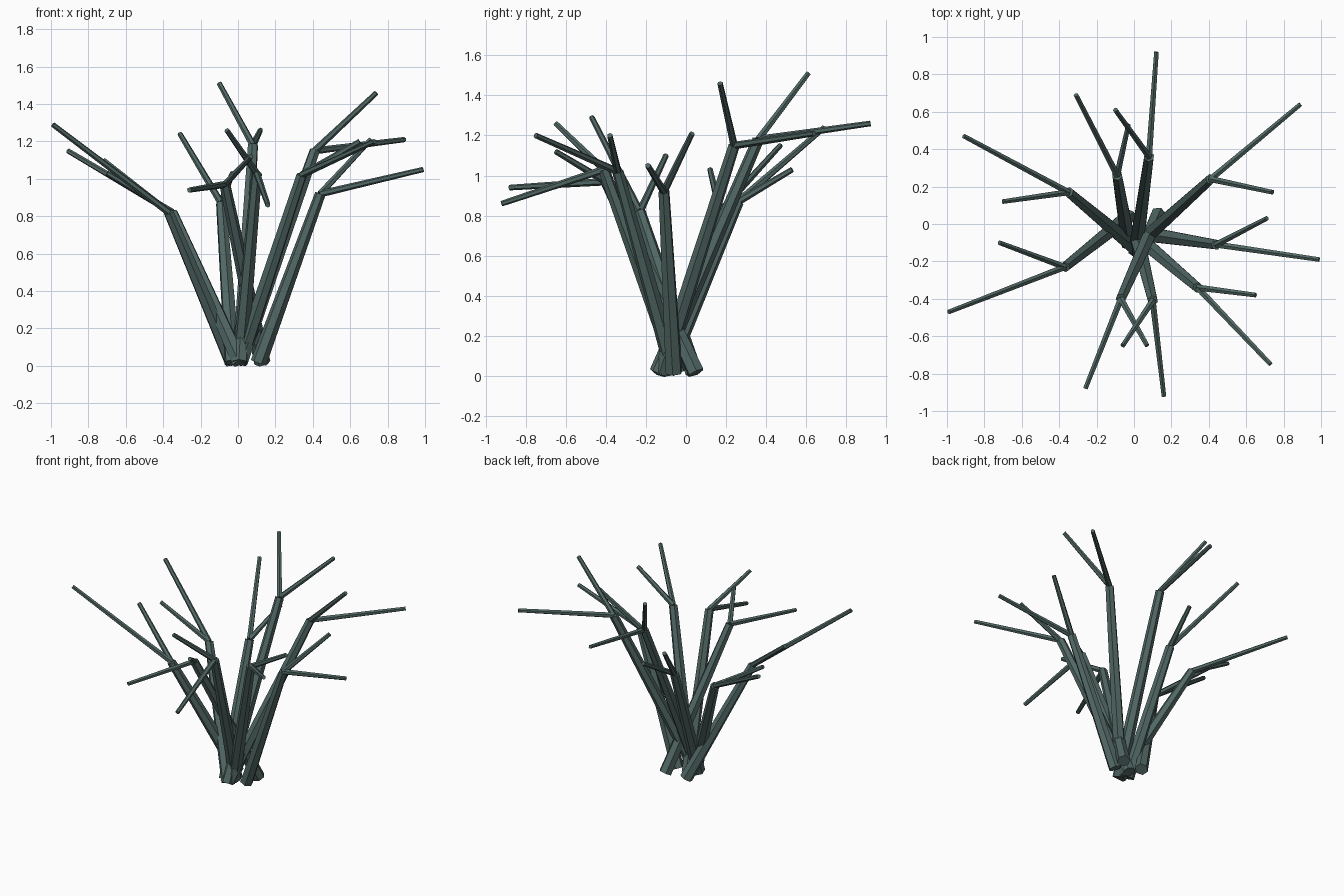
import bpy
import bmesh
from mathutils import Vector, Matrix

cube = bpy.data.objects.get("Cube")
if cube:
    bpy.data.objects.remove(cube)

SIDES = 6

bark = bpy.data.materials.new("grey_green_bark")
bark.use_nodes = True
colour = (0.084, 0.14, 0.13, 1)
bark.diffuse_color = colour
bark.node_tree.nodes["Principled BSDF"].inputs["Base Color"].default_value = colour


def add_limb(bm, start, end, r_start, r_end):
    """Tapered, flat-sided rod with square-cut ends."""
    start, end = Vector(start), Vector(end)
    axis = end - start
    turn = axis.to_track_quat('Z', 'Y').to_matrix().to_4x4()
    bmesh.ops.create_cone(bm, cap_ends=True, segments=SIDES,
                          radius1=r_start, radius2=r_end, depth=axis.length,
                          matrix=Matrix.Translation((start + end) / 2) @ turn)


def add_stem(name, base, fork, tips):
    """One stem that splits into two thin twigs."""
    bm = bmesh.new()
    add_limb(bm, (*base, 0.017), fork, 0.044, 0.029)
    for tip in tips:
        add_limb(bm, fork, tip, 0.019, 0.014)
    mesh = bpy.data.meshes.new(name)
    bm.to_mesh(mesh)
    bm.free()
    mesh.materials.append(bark)
    bpy.context.collection.objects.link(bpy.data.objects.new(name, mesh))


# Stems around the clump: foot, fork point, two twig ends
add_stem("back_left_stem", (0.01, -0.12), (0.41, 0.24, 1.15),
         [(0.89, 0.64, 1.21), (0.74, 0.17, 1.46)])
add_stem("back_stem", (0.01, -0.14), (0.08, 0.36, 1.18),
         [(0.12, 0.92, 1.26), (-0.10, 0.61, 1.51)])
add_stem("back_right_stem", (-0.03, -0.1), (-0.09, 0.26, 0.87),
         [(-0.31, 0.69, 1.24), (-0.03, 0.53, 1.03)])
add_stem("right_back_stem", (0.01, -0.13), (-0.35, 0.17, 0.82),
         [(-0.91, 0.47, 1.15), (-0.70, 0.12, 1.03)])
add_stem("right_front_stem", (-0.03, 0.04), (-0.37, -0.23, 0.82),
         [(-0.99, -0.47, 1.29), (-0.72, -0.10, 1.10)])
add_stem("front_right_stem", (0.13, 0.05), (-0.07, -0.40, 0.97),
         [(-0.26, -0.88, 0.94), (0.07, -0.65, 1.12)])
add_stem("front_stem", (0.01, -0.04), (0.10, -0.41, 1.03),
         [(0.16, -0.92, 0.86), (-0.06, -0.65, 1.26)])
add_stem("front_left_stem", (0.01, -0.06), (0.34, -0.34, 1.02),
         [(0.73, -0.75, 1.20), (0.65, -0.38, 1.20)])
add_stem("left_stem", (0.11, -0.06), (0.44, -0.11, 0.92),
         [(0.99, -0.19, 1.05), (0.71, 0.03, 1.21)])
